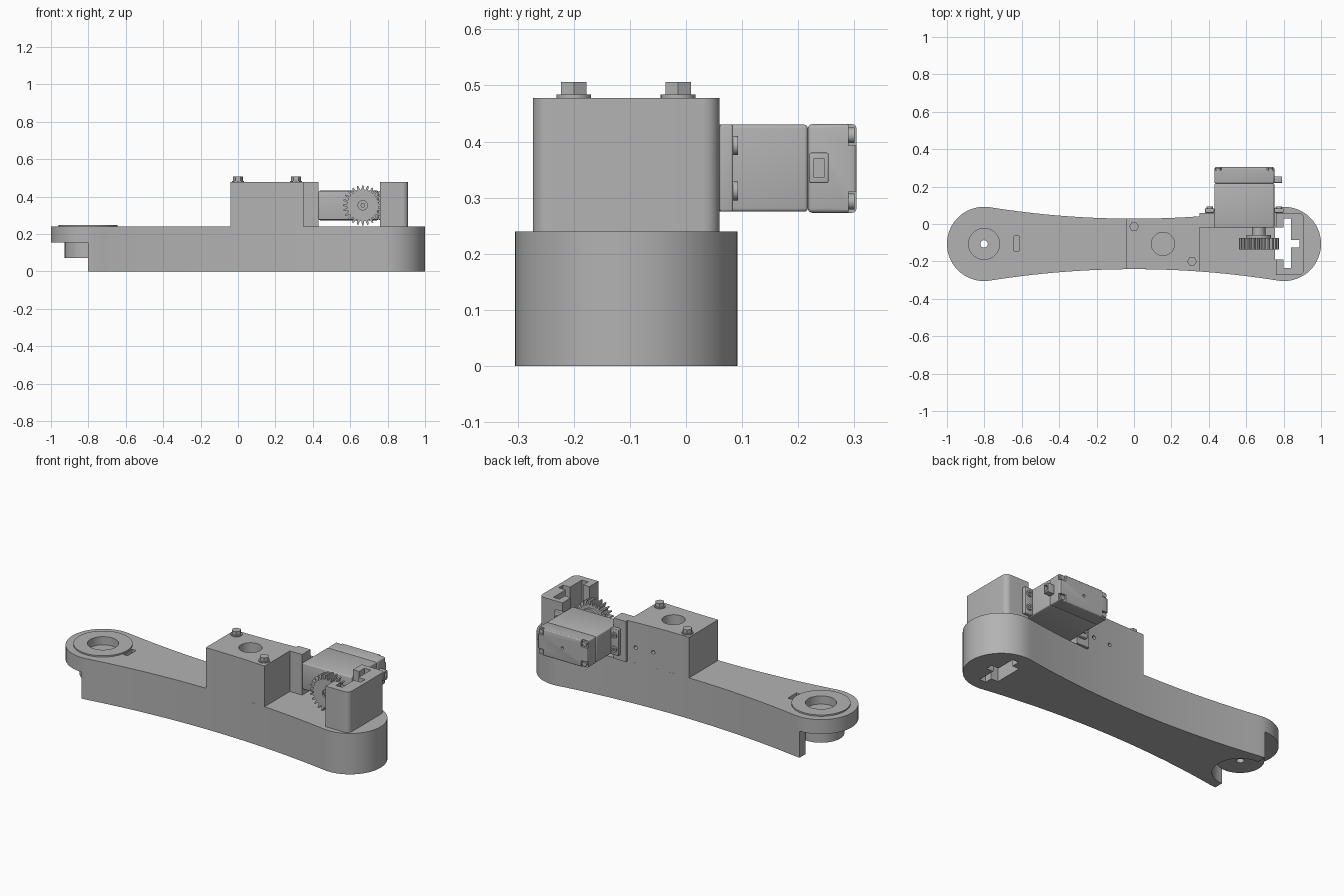
import bpy, bmesh
from math import sin, cos, pi, sqrt

cube = bpy.data.objects.get("Cube")
if cube:
    bpy.data.objects.remove(cube, do_unlink=True)

grey = bpy.data.materials.new("plain grey")
grey.use_nodes = True
grey.diffuse_color = (0.45, 0.45, 0.45, 1)
grey.node_tree.nodes["Principled BSDF"].inputs["Base Color"].default_value = (0.45, 0.45, 0.45, 1)

AXES = {"x": lambda u, v, w: (w, u, v),
        "y": lambda u, v, w: (u, w, v),
        "z": lambda u, v, w: (u, v, w)}


def prism(name, outline, lo, hi, axis="z", bevel=0):
    """Extrude a closed outline along an axis."""
    bm = bmesh.new()
    place = AXES[axis]
    rings = [[bm.verts.new(place(u, v, w)) for u, v in outline] for w in (lo, hi)]
    for ring in rings:
        bm.faces.new(ring)
    n = len(outline)
    for i in range(n):
        j = (i + 1) % n
        bm.faces.new((rings[0][i], rings[0][j], rings[1][j], rings[1][i]))
    bmesh.ops.recalc_face_normals(bm, faces=bm.faces)
    mesh = bpy.data.meshes.new(name)
    bm.to_mesh(mesh)
    bm.free()
    mesh.materials.append(grey)
    obj = bpy.data.objects.new(name, mesh)
    bpy.context.collection.objects.link(obj)
    if bevel:
        mod = obj.modifiers.new("rounding", "BEVEL")
        mod.width, mod.segments = bevel, 3
        apply(obj, mod)
    return obj


def apply(obj, mod):
    select(obj)
    bpy.ops.object.modifier_apply(modifier=mod.name)


def select(obj):
    bpy.ops.object.select_all(action="DESELECT")
    obj.select_set(True)
    bpy.context.view_layer.objects.active = obj


def circle(u, v, r, n=48, start=0.0):
    return [(u + r * cos(start + 2 * pi * i / n), v + r * sin(start + 2 * pi * i / n)) for i in range(n)]


def rect(u0, u1, v0, v1):
    return [(u0, v0), (u1, v0), (u1, v1), (u0, v1)]


def box(name, x, y, z, bevel=0):
    return prism(name, rect(*x, *y), *z, bevel=bevel)


def cut(obj, *cutters):
    for cutter in cutters:
        cutter.hide_render = True
        mod = obj.modifiers.new("cut", "BOOLEAN")
        mod.operation, mod.object, mod.solver = "DIFFERENCE", cutter, "EXACT"
        apply(obj, mod)
        bpy.data.objects.remove(cutter, do_unlink=True)


# Waisted arm outline: two round ends joined by tangent concave arcs
CY, END, R, WAIST = -0.1065, 0.8015, 0.1985, 0.135
BIG = (END ** 2 + WAIST ** 2 - R ** 2) / (2 * (R - WAIST))
TANGENT = END * BIG / (BIG + R)


def half_width(x):
    return WAIST + BIG - sqrt(BIG ** 2 - x * x)


def waist_outline(x0, x1, n=24):
    xs = [x0 + (x1 - x0) * i / n for i in range(n + 1)]
    return ([(x, CY - half_width(x)) for x in xs] +
            [(x, CY + half_width(x)) for x in reversed(xs)])


def arm_outline():
    side = waist_outline(-TANGENT, TANGENT, 32)
    half = len(side) // 2
    a = pi / 2 + math_angle()
    right = [(END + R * cos(t), CY + R * sin(t)) for t in
             [-a + 2 * a * i / 40 for i in range(1, 40)]]
    left = [(-x, 2 * CY - y) for x, y in right]
    return side[:half] + right + side[half:] + left


def math_angle():
    from math import asin
    return asin((END - TANGENT) / R)


TOP, HIGH = 0.24, 0.478


def key_slot():
    """Cutters for the cross-shaped opening in the right end."""
    return [box("slot_mouth", (0.755, 0.81), (-0.19, -0.02), (-0.1, 0.6)),
            box("slot_bar", (0.80, 0.84), (-0.235, 0.03), (-0.1, 0.6)),
            box("slot_tip", (0.83, 0.885), (-0.125, -0.085), (-0.1, 0.6))]


# Arm body with stepped left end, hub clearance and key slot
arm = prism("arm_body", arm_outline(), 0, TOP)
cut(arm,
    box("end_step", (-1.2, -END), (-0.5, 0.3), (-0.1, 0.155)),
    prism("hub_clearance", circle(-END, CY, 0.145), -0.1, 0.155),
    prism("bearing_recess", circle(-END, CY, 0.083), 0.2, 0.3),
    prism("pivot_hole", circle(-END, CY, 0.02, 24), -0.1, 0.3),
    box("cable_slot", (-0.642, -0.615), (-0.145, -0.065), (0.2, 0.3)),
    *key_slot())

# Pivot ring above and hub below
ring = prism("pivot_ring", circle(-END, CY, 0.157, 64), TOP, 0.248)
cut(ring, prism("ring_hole", circle(-END, CY, 0.083), 0.2, 0.3))
hub = prism("pivot_hub", circle(-END, CY, 0.125), 0.07, 0.155)
cut(hub, prism("hub_hole", circle(-END, CY, 0.02, 24), 0, 0.3))

# Raised centre block with bore and rear pin holes
block = prism("centre_block", waist_outline(-0.04, 0.35), TOP, HIGH)
cut(block, prism("bore", circle(0.155, CY, 0.062), 0.4, 0.6),
    *[prism("pin_hole", circle(x, 0.33, 0.011, 20), -0.02, 0.2, "y") for x in (0.19, 0.30)])
box("servo_wall", (0.35, 0.43), (-0.02, 0.058), (TOP, HIGH))

# Hex bolts with washers
for x, y in ((0.0, -0.014), (0.31, -0.2)):
    prism("bolt_washer", circle(x, y, 0.031, 32), HIGH, 0.484)
    prism("bolt_head", circle(x, y, 0.026, 6), 0.484, 0.506)

# End tower with two rounded outer corners
r = 0.03
corners = [(0.76, 0.06), (0.76, -0.273)]
for cy, start in ((-0.273 + r, -pi / 2), (0.06 - r, 0)):
    corners += [(0.91 - r + r * cos(start + pi / 12 * i), cy + r * sin(start + pi / 12 * i)) for i in range(7)]
tower = prism("end_tower", corners, TOP, HIGH)
cut(tower, *key_slot())

# Servo case, cover and corner screws
box("servo_case", (0.43, 0.75), (-0.02, 0.217), (0.275, 0.43), bevel=0.006)
cover = box("servo_cover", (0.43, 0.75), (0.217, 0.304), (0.273, 0.431), bevel=0.008)
spots = [(x, z) for x in (0.45, 0.73) for z in (0.293, 0.411)]
cut(cover, prism("centre_dimple", circle(0.59, 0.352, 0.008, 16), 0.29, 0.4, "y"),
    *[box("screw_pocket", (x - 0.024, x + 0.018) if x < 0.6 else (x - 0.018, x + 0.024),
          (0.29, 0.4), (z - 0.024, z + 0.018) if z < 0.35 else (z - 0.018, z + 0.024)) for x, z in spots])
for x, z in spots:
    prism("cover_screw", circle(x, z, 0.014, 20), 0.285, 0.3, "y")

# Mounting ears with screws
for x0, x1 in ((0.38, 0.43), (0.75, 0.80)):
    box("servo_ear", (x0, x1), (0.06, 0.084), (0.275, 0.43), bevel=0.004)
    for z in (0.312, 0.393):
        xm = (x0 + x1) / 2
        screw = prism("ear_screw", circle(xm, z, 0.017, 24), 0.08, 0.093, "y")
        cut(screw, prism("screw_socket", circle(xm, z, 0.008, 6), 0.086, 0.2, "y"))

# Cable socket on the servo side
socket = box("cable_socket", (0.74, 0.792), (0.22, 0.254), (0.326, 0.38), bevel=0.003)
cut(socket, box("socket_opening", (0.77, 0.85), (0.228, 0.246), (0.336, 0.37)))

# Spur gear, its stepped hub and centre screw
GX, GZ, TEETH = 0.667, 0.353, 24
profile = []
for i in range(TEETH):
    for shift, rad in ((-0.32, 0.084), (-0.14, 0.107), (0.14, 0.107), (0.32, 0.084)):
        a = 2 * pi * (i + shift) / TEETH
        profile.append((GX + rad * cos(a), GZ + rad * sin(a)))
gear = prism("gear", profile, -0.135, -0.075, "y")
cut(gear, prism("gear_bore", circle(GX, GZ, 0.025, 24), -0.2, -0.125, "y"))
prism("gear_flange", circle(GX, GZ, 0.066), -0.075, -0.06, "y")
prism("gear_hub", circle(GX, GZ, 0.035), -0.06, -0.015, "y")
prism("gear_screw", circle(GX, GZ, 0.012, 20), -0.135, -0.12, "y")

# Smooth round walls while keeping edges crisp
for obj in list(bpy.context.scene.objects):
    if obj.type == "MESH" and grey.name in obj.data.materials:
        select(obj)
        bpy.ops.object.shade_smooth_by_angle(angle=pi / 6)
